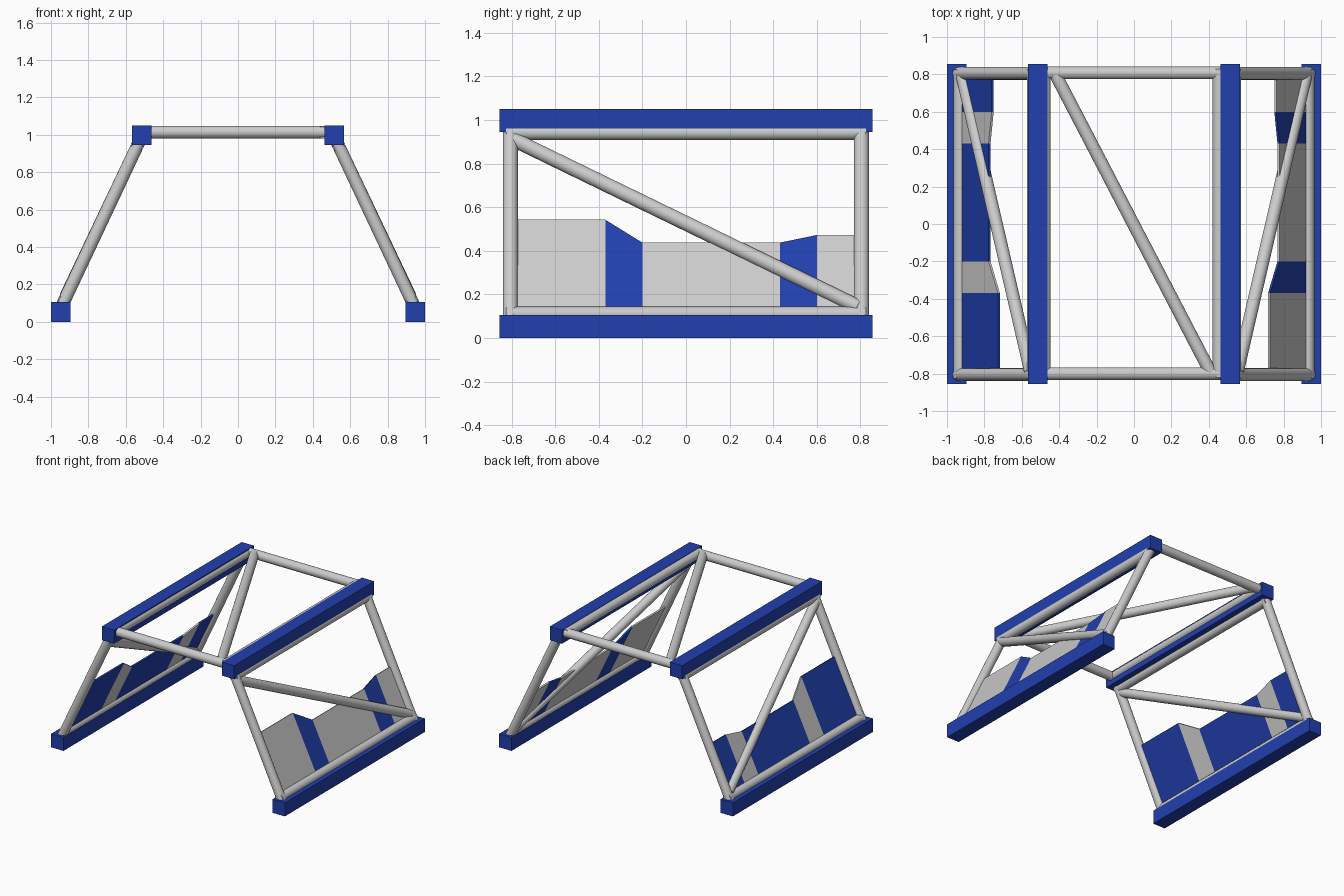
import bpy, bmesh
from mathutils import Vector

if "Cube" in bpy.data.objects:
    bpy.data.objects.remove(bpy.data.objects["Cube"])

blue = bpy.data.materials.new("blue")
blue.diffuse_color = (0.015, 0.05, 0.42, 1)
blue.use_nodes = True
blue.node_tree.nodes["Principled BSDF"].inputs["Base Color"].default_value = blue.diffuse_color
grey = bpy.data.materials.new("panel_grey")
grey.diffuse_color = (0.55, 0.55, 0.55, 1)
grey.use_nodes = True
grey.node_tree.nodes["Principled BSDF"].inputs["Base Color"].default_value = grey.diffuse_color
R = 0.034


def beam(name, x, z):
    bpy.ops.mesh.primitive_cube_add(size=1, location=(x, 0, z))
    o = bpy.context.object
    o.name = name
    o.scale = (0.105, 1.71, 0.105)
    o.data.materials.append(blue)


def tube(name, a, b, extend=0.0):
    a, b = Vector(a), Vector(b)
    d = b - a
    bpy.ops.mesh.primitive_cylinder_add(vertices=24, radius=R, depth=d.length + 2 * extend,
                                        location=(a + b) / 2,
                                        rotation=d.to_track_quat('Z', 'Y').to_euler())
    o = bpy.context.object
    o.name = name
    bpy.ops.object.shade_smooth_by_angle()


def panel(name, s, main, accent):
    # leaning sheet with a stepped top edge; sloped sections take the accent colour
    profile = [(-0.79, 0.54), (-0.37, 0.54), (-0.20, 0.435),
               (0.43, 0.435), (0.60, 0.47), (0.79, 0.47)]

    def px(z, off):
        return s * (0.92 - off - (z - 0.14) * 0.48 - 0.006)

    bm = bmesh.new()
    low = [bm.verts.new((px(0.14, 0), y, 0.14)) for y, z in profile]
    high = [bm.verts.new((px(z, 0), y, z)) for y, z in profile]
    for i in range(5):
        q = [low[i], low[i + 1], high[i + 1], high[i]]
        f = bm.faces.new(q if s > 0 else q[::-1])
        f.material_index = i % 2
    me = bpy.data.meshes.new(name)
    bm.to_mesh(me)
    bm.free()
    me.materials.append(main)
    me.materials.append(accent)
    o = bpy.data.objects.new(name, me)
    bpy.context.collection.objects.link(o)
    m = o.modifiers.new("thickness", 'SOLIDIFY')
    m.thickness = 0.012
    m.offset = 0


# side frames with rails, legs, brace, and stepped panel
for s, side in ((-1, "left"), (1, "right")):
    beam(side + "_base_beam", s * 0.947, 0.0525)
    beam(side + "_top_beam", s * 0.514, 0.9975)
    xb, zb, xt, zt = s * 0.93, 0.11, s * 0.538, 0.942
    Y = 0.805
    for y, end in ((-Y, "front"), (Y, "back")):
        tube(f"{side}_{end}_leg", (xb, y, zb), (xt, y, zt), 0.025)
    tube(side + "_lower_rail", (xb, -Y, zb), (xb, Y, zb), 0.02)
    tube(side + "_upper_rail", (xt, -Y, zt), (xt, Y, zt), 0.02)
    tube(side + "_side_brace", (s * 0.553, -0.79, 0.91), (s * 0.918, 0.79, 0.142))

panel("left_panel", -1, blue, grey)
panel("right_panel", 1, grey, blue)

# top frame
xl, xr, z = -0.48, 0.455, 1.014
for y, end in ((-0.8, "front"), (0.808, "back")):
    tube(end + "_top_rail", (xl, y, z), (xr, y, z), 0.03)
for x, side in ((xl, "left"), (xr, "right")):
    tube(side + "_top_rail", (x, -0.8, z), (x, 0.808, z), 0.02)
tube("top_brace", (-0.42, 0.8, z), (0.41, -0.795, z))
